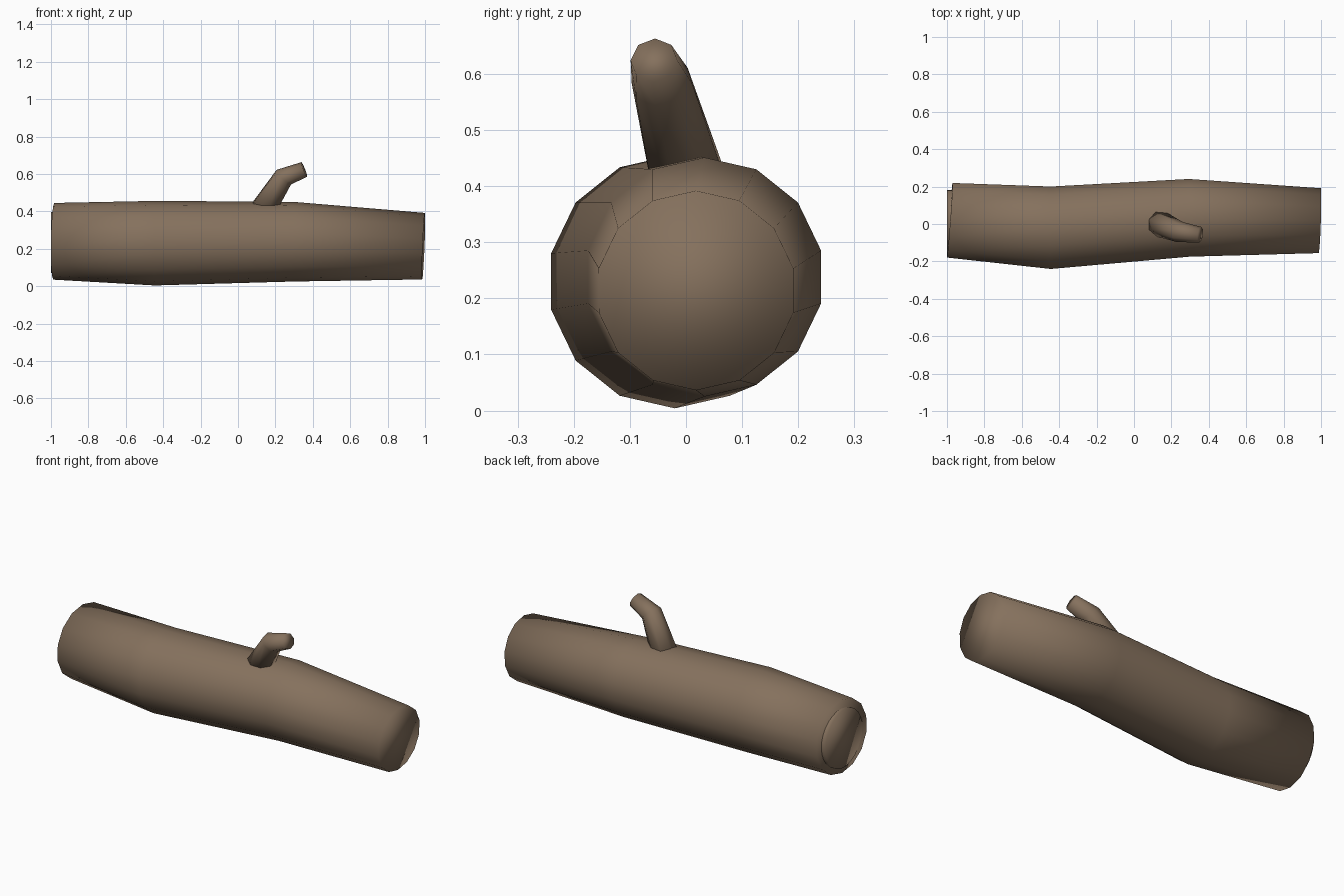
import bpy
import bmesh
import math
from mathutils import Vector

cube = bpy.data.objects.get("Cube")
if cube:
    bpy.data.objects.remove(cube, do_unlink=True)

# Bark colour
bark = bpy.data.materials.new("bark_brown")
bark.use_nodes = True
BROWN = (0.235, 0.165, 0.11, 1)
bark.diffuse_color = BROWN
bsdf = bark.node_tree.nodes["Principled BSDF"]
bsdf.inputs["Base Color"].default_value = BROWN
bsdf.inputs["Roughness"].default_value = 0.9


def loft(name, sections, sides):
    """Capped smooth tube through rings given as (centre, axis, radius)."""
    bm = bmesh.new()
    rings = []
    for centre, axis, radius in sections:
        n = Vector(axis).normalized()
        side = Vector((0, 0, 1)).cross(n).normalized()
        up = n.cross(side)
        angles = [2 * math.pi * i / sides for i in range(sides)]
        rings.append([bm.verts.new(Vector(centre) + radius
                                   * (math.cos(a) * up + math.sin(a) * side))
                      for a in angles])
    for a, b in zip(rings, rings[1:]):
        for i in range(sides):
            j = (i + 1) % sides
            bm.faces.new((a[i], a[j], b[j], b[i]))
    bm.faces.new(rings[0])
    bm.faces.new(rings[-1])
    bmesh.ops.recalc_face_normals(bm, faces=bm.faces)
    for f in bm.faces:
        f.smooth = True
    mesh = bpy.data.meshes.new(name)
    bm.to_mesh(mesh)
    bm.free()
    mesh.materials.append(bark)
    obj = bpy.data.objects.new(name, mesh)
    bpy.context.collection.objects.link(obj)
    return obj


# Slightly bent trunk with tilted ends
loft("log_trunk", [
    ((-0.985, 0.02, 0.24), (1, -0.075, -0.015), 0.205),
    ((-0.445, -0.02, 0.23), (1, 0, 0), 0.226),
    ((0.295, 0.033, 0.238), (1, 0.01, 0), 0.213),
    ((0.992, 0.018, 0.214), (1, -0.03, -0.04), 0.178),
], 14)

# Cut disc on the thick end
loft("end_disc", [
    ((-1, 0.02, 0.233), (1, 0, 0), 0.163),
    ((-0.95, 0.02, 0.233), (1, 0, 0), 0.163),
], 28)

# Bent branch stub
loft("branch_stub", [
    ((0.128, 0.006, 0.4), (0.55, -0.2, 0.8), 0.072),
    ((0.245, -0.043, 0.583), (0.68, -0.2, 0.73), 0.056),
    ((0.354, -0.057, 0.624), (0.93, -0.12, 0.37), 0.042),
], 8)
